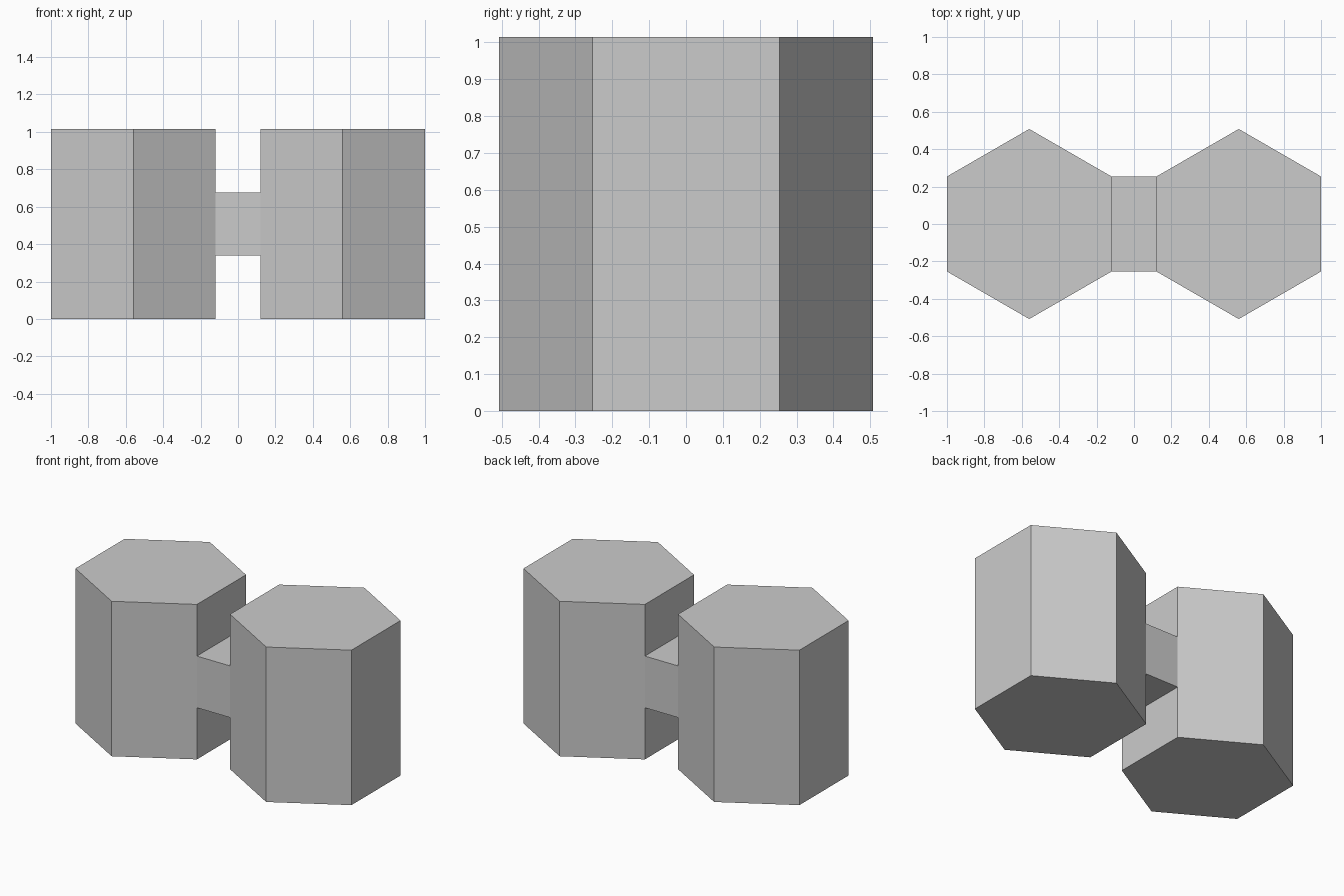
import bpy
import bmesh

cube = bpy.data.objects.get("Cube")
if cube:
    bpy.data.objects.remove(cube, do_unlink=True)

RADIUS = 0.508
HEIGHT = 1.015
OFFSET = 0.56
APOTHEM = RADIUS * 3 ** 0.5 / 2

# Single grey material
grey = bpy.data.materials.new("plain grey")
grey.use_nodes = True
colour = (0.6, 0.6, 0.6, 1)
grey.diffuse_color = colour
grey.node_tree.nodes["Principled BSDF"].inputs["Base Color"].default_value = colour

# Hexagonal weights, with corners pointing to the front and back
for side, x in (("left", OFFSET), ("right", -OFFSET)):
    bpy.ops.mesh.primitive_cylinder_add(
        vertices=6, radius=RADIUS, depth=HEIGHT, location=(x, 0, HEIGHT / 2))
    weight = bpy.context.object
    weight.name = side + "_hexagonal_weight"
    weight.data.materials.append(grey)

# Bar joining the inner flats, one third of the height, open at its ends
bpy.ops.mesh.primitive_cube_add(size=1, location=(0, 0, HEIGHT / 2))
bar = bpy.context.object
bar.name = "connecting_bar"
bm = bmesh.new()
bm.from_mesh(bar.data)
bmesh.ops.scale(bm, vec=(2 * (OFFSET - APOTHEM), RADIUS, HEIGHT / 3), verts=bm.verts)
bm.normal_update()
ends = [f for f in bm.faces if abs(f.normal.x) > 0.9]
bmesh.ops.delete(bm, geom=ends, context="FACES_ONLY")
bm.to_mesh(bar.data)
bm.free()
bar.data.materials.append(grey)
